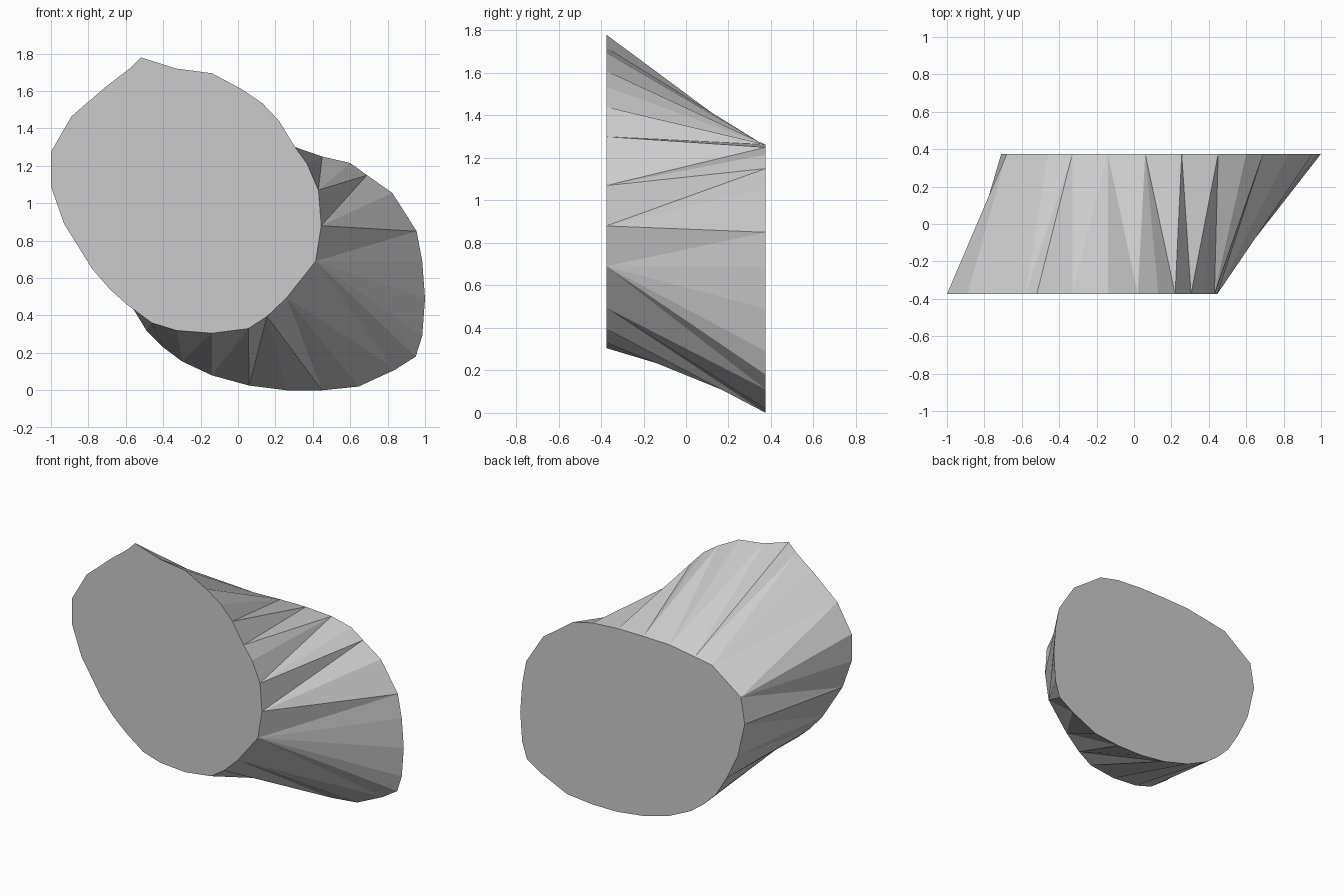
import bpy, bmesh
from mathutils import Vector

if "Cube" in bpy.data.objects:
    bpy.data.objects.remove(bpy.data.objects["Cube"])

# Front outline (x, z), clockwise seen from the front
FRONT = [(.305, 1.30), (.37, 1.21), (.43, 1.07), (.445, .88), (.415, .69), (.26, .495),
         (.155, .395), (.055, .33), (-.14, .305), (-.33, .32), (-.46, .36), (-.59, .455),
         (-.685, .54), (-.78, .65), (-.855, .77), (-.93, .89), (-1, 1.09), (-1, 1.275),
         (-.89, 1.465), (-.71, 1.62), (-.58, 1.72), (-.52, 1.78), (-.33, 1.72),
         (-.14, 1.695), (.02, 1.61), (.13, 1.535), (.22, 1.44)]
# Back outline, same direction
BACK = [(.45, 1.25), (.60, 1.215), (.69, 1.15), (.825, 1.055), (.905, .93), (.955, .85),
        (.985, .69), (1, .49), (.985, .29), (.95, .18), (.84, .11), (.645, .02), (.45, 0),
        (.26, 0), (.06, .025), (-.14, .08), (-.30, .155), (-.40, .23), (-.49, .32),
        (-.573, .456), (-.656, .628), (-.71, .863), (-.68, 1.04), (-.46, 1.202),
        (-.33, 1.225), (-.14, 1.256), (.06, 1.262), (.255, 1.263)]
HALF_DEPTH = .375

bm = bmesh.new()


def ring(outline, y):
    return [bm.verts.new(Vector((x, y, z))) for x, z in outline]


def stitch(a, b):
    """Join two closed rings with triangles, taking the shorter diagonal each step."""
    i = j = 0
    na, nb = len(a), len(b)
    while i < na or j < nb:
        va, vb = a[i % na], b[j % nb]
        a2, b2 = a[(i + 1) % na], b[(j + 1) % nb]
        step_a = j == nb or (i < na and (a2.co - vb.co).length <= (va.co - b2.co).length)
        if step_a:
            bm.faces.new((va, a2, vb))
            i += 1
        else:
            bm.faces.new((va, b2, vb))
            j += 1


# Flat end caps and faceted slanted side wall
front = ring(FRONT, -HALF_DEPTH)
back = ring(BACK, HALF_DEPTH)
stitch(front, back)
bm.faces.new(front)
bm.faces.new(back)
bmesh.ops.recalc_face_normals(bm, faces=bm.faces)

mesh = bpy.data.meshes.new("slanted_block")
bm.to_mesh(mesh)
bm.free()
bpy.context.collection.objects.link(bpy.data.objects.new("slanted_block", mesh))
